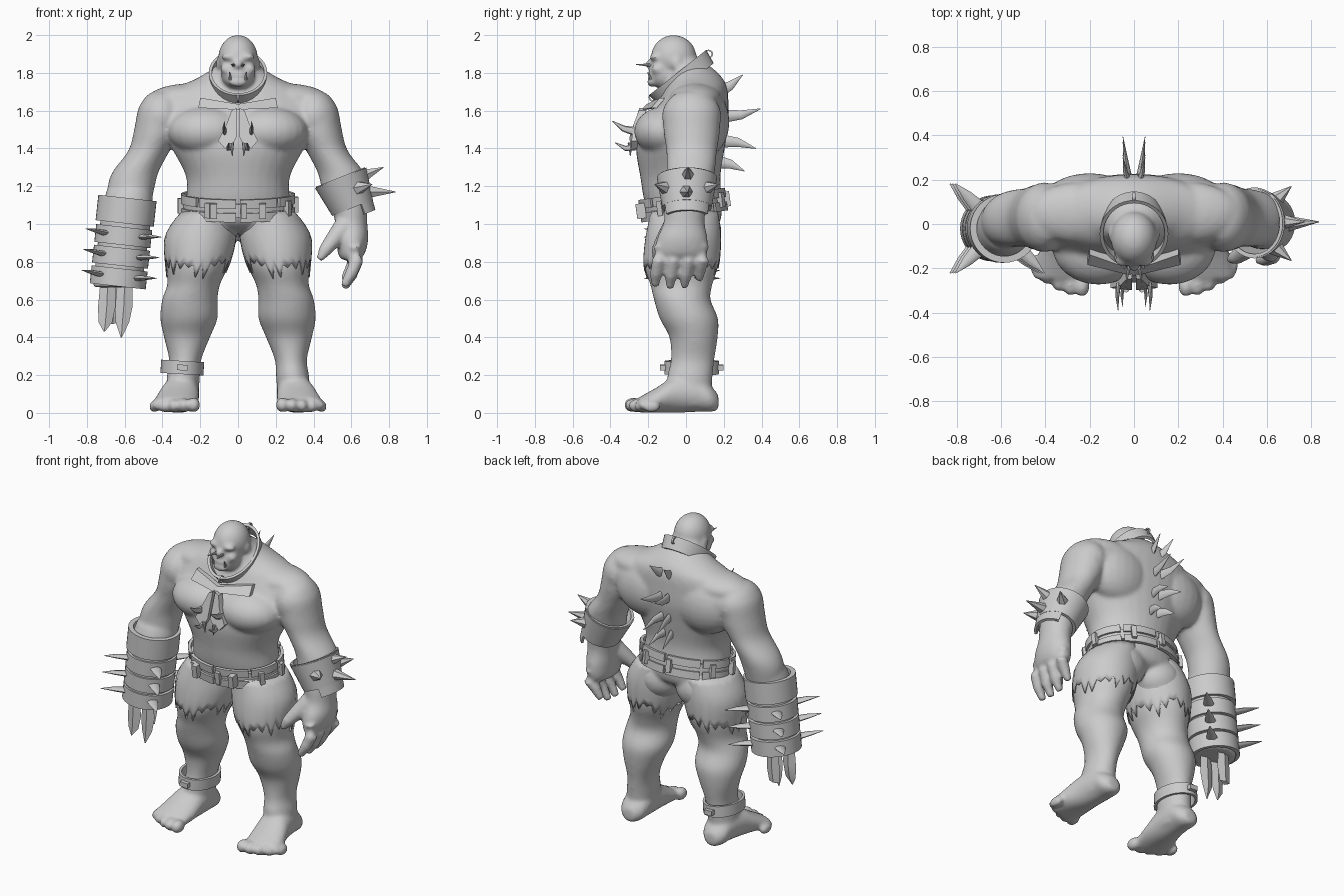
import bpy, bmesh, math
from mathutils import Matrix, Vector

if "Cube" in bpy.data.objects:
    bpy.data.objects.remove(bpy.data.objects["Cube"])

grey = bpy.data.materials.new("plain grey")
grey.diffuse_color = (0.6, 0.6, 0.6, 1)
grey.use_nodes = True
grey.node_tree.nodes["Principled BSDF"].inputs["Base Color"].default_value = grey.diffuse_color
TAU = math.tau


def finish(name, bm, angle=40):
    bmesh.ops.recalc_face_normals(bm, faces=bm.faces)
    me = bpy.data.meshes.new(name)
    bm.to_mesh(me)
    bm.free()
    me.materials.append(grey)
    ob = bpy.data.objects.new(name, me)
    bpy.context.collection.objects.link(ob)
    bpy.ops.object.select_all(action='DESELECT')
    ob.select_set(True)
    bpy.context.view_layer.objects.active = ob
    bpy.ops.object.shade_smooth_by_angle(angle=math.radians(angle))
    return ob


def skin(bm, loops, closed=False, cap=True):
    """Bridge equal vertex loops."""
    n = len(loops[0])
    pairs = list(zip(loops, loops[1:])) + ([(loops[-1], loops[0])] if closed else [])
    for a, b in pairs:
        for i in range(n):
            bm.faces.new((a[i], a[(i + 1) % n], b[(i + 1) % n], b[i]))
    if cap and not closed:
        bm.faces.new(loops[0])
        bm.faces.new(loops[-1])


def smooth_rings(rings, steps=4):
    """Catmull-Rom subdivision of a ring list."""
    pts = [rings[0]] + list(rings) + [rings[-1]]
    out = []
    for a, b, c, d in zip(pts, pts[1:], pts[2:], pts[3:]):
        for k in range(steps):
            t = k / steps
            out.append([.5 * (2 * q + (r - p) * t + (2 * p - 5 * q + 4 * r - s) * t * t
                              + (3 * q - p - 3 * r + s) * t ** 3) for p, q, r, s in zip(a, b, c, d)])
    return out + [list(rings[-1])]


def loft(bm, rings, axis='Z', n=24, smooth=True):
    """Rings are (x, y, z, r1, r2), level in z or upright along y."""
    loops = []
    for x, y, z, ra, rb in (smooth_rings(rings) if smooth else rings):
        loop = []
        for i in range(n):
            c, s = ra * math.cos(TAU * i / n), rb * math.sin(TAU * i / n)
            loop.append(bm.verts.new((x + c, y + s, z) if axis == 'Z' else (x + c, y, z + s)))
        loops.append(loop)
    skin(bm, loops)


def tube(bm, pts, radii, n=12, flat=(1, 1)):
    """Tapered tube through points; flat scales the section sideways and upwards."""
    pts = [Vector(p) for p in pts]
    loops = []
    for k, p in enumerate(pts):
        q = (pts[min(k + 1, len(pts) - 1)] - pts[max(k - 1, 0)]).to_track_quat('Z', 'Y')
        loops.append([bm.verts.new(p + q @ Vector((flat[0] * radii[k] * math.cos(TAU * i / n),
                      flat[1] * radii[k] * math.sin(TAU * i / n), 0))) for i in range(n)])
    skin(bm, loops)


def ball(bm, c, r):
    m = Matrix.Translation(c) @ Matrix.Diagonal((*r, 1))
    bmesh.ops.create_uvsphere(bm, u_segments=24, v_segments=14, radius=1, matrix=m)


def band(bm, m, rx, ry, h, t, a0=0, a1=TAU, flare=0, n=40):
    """Strap with rectangular section around an ellipse."""
    full = a1 - a0 > 6.28
    loops = []
    for i in range(n if full else n + 1):
        a = a0 + (a1 - a0) * i / n
        loops.append([bm.verts.new(m @ Vector(((rx + d) * math.cos(a), (ry + d) * math.sin(a), z)))
                      for d, z in ((0, -h / 2), (t, -h / 2), (t + flare, h / 2), (flare, h / 2))])
    skin(bm, loops, closed=full)


def box(bm, m, size):
    bmesh.ops.create_cube(bm, size=1, matrix=m @ Matrix.Diagonal((*size, 1)))


def plate(bm, pts, depth, yf):
    """Thin plate from an x, z outline, laid on the surface y = yf(x, z)."""
    skin(bm, [[bm.verts.new((x, yf(x, z) + d, z)) for x, z in pts] for d in (0, depth)])


def spike(bm, pts, r, n=8, flat=(1, 1)):
    k = len(pts) - 1
    tube(bm, pts, [r * (1 - (i / k) ** 1.5) + 0.002 for i in range(k + 1)], n, flat)


# ---- body: overlapping masses fused into one skin ----
LEG = [(.15, -.01, 1.08, .13, .17), (.18, -.01, 1.01, .16, .182), (.20, -.015, .92, .185, .195),
       (.215, -.025, .78, .165, .195), (.235, -.025, .68, .14, .165), (.255, -.02, .60, .147, .15),
       (.26, .015, .50, .152, .155), (.27, .04, .40, .122, .128), (.28, .035, .28, .085, .115),
       (.29, .02, .18, .088, .12), (.295, .03, .04, .08, .1)]
bm = bmesh.new()
loft(bm, [(0, 0, .95, .1, .08), (0, 0, 1.0, .27, .175), (0, -.015, 1.12, .275, .205),
          (0, -.03, 1.25, .275, .212), (0, -.03, 1.4, .35, .235), (0, -.01, 1.52, .41, .235),
          (0, .03, 1.62, .42, .195), (0, .05, 1.71, .35, .17), (0, .05, 1.77, .22, .145),
          (0, .02, 1.83, .125, .115), (0, -.02, 1.88, .085, .08)], n=32)
for s in (-1, 1):
    mir = lambda rings: [(s * r[0], *r[1:]) for r in rings]
    loft(bm, mir(LEG))
    # foot and toes
    loft(bm, mir([(.295, .172, .055, .04, .04), (.295, .13, .075, .08, .07), (.295, .06, .1, .09, .095),
                  (.305, -.05, .1, .1, .1), (.322, -.15, .07, .115, .068),
                  (.335, -.25, .042, .118, .04)]), axis='Y')
    for i in range(5):
        ball(bm, (s * (.235 + .052 * i), -.28 + .006 * i * i, .042 - .002 * i),
             (.036 - .002 * i, .05, .04 - .002 * i))
    # shoulder, upper arm, elbow
    loft(bm, mir([(.39, .03, 1.69, .08, .09), (.41, .03, 1.62, .115, .145), (.425, .03, 1.5, .125, .15),
                  (.47, .03, 1.39, .11, .135), (.54, .025, 1.28, .122, .128), (.565, .015, 1.2, .125, .122),
                  (.575, 0, 1.1, .115, .115)]))
    ball(bm, (s * .405, .03, 1.57), (.125, .158, .14))
    # bridging muscles: neck slope, shoulder root, chest, shoulder blade, buttock
    ball(bm, (s * .24, .05, 1.66), (.24, .14, .085))
    ball(bm, (s * .28, .045, 1.58), (.2, .155, .14))
    ball(bm, (s * .16, -.1, 1.49), (.21, .175, .135))
    ball(bm, (s * .2, .09, 1.54), (.22, .14, .19))
    ball(bm, (s * .14, .06, .965), (.15, .128, .13))
    # ear, cheek, brow
    ball(bm, (s * .102, -.05, 1.85), (.016, .028, .035))
    ball(bm, (s * .06, -.145, 1.82), (.035, .04, .03))
    ball(bm, (s * .045, -.165, 1.885), (.045, .028, .02))
# head
ball(bm, (0, -.065, 1.88), (.105, .122, .121))
ball(bm, (0, -.11, 1.79), (.09, .085, .08))
ball(bm, (0, -.19, 1.845), (.026, .026, .026))
ball(bm, (0, -.182, 1.79), (.05, .022, .014))
ball(bm, (0, -.18, 1.75), (.05, .028, .025))
# stump arm core
loft(bm, [(-.575, 0, 1.18, .12, .12), (-.59, -.02, 1.05, .135, .135), (-.64, -.03, .665, .13, .13)])
# free forearm, hand, fingers, thumb
loft(bm, [(.56, .01, 1.2, .12, .12), (.59, -.005, 1.08, .095, .11), (.60, -.01, 1.0, .085, .11),
          (.605, -.02, .92, .085, .135), (.6, -.025, .84, .07, .135), (.59, -.03, .81, .04, .11)])
for i in range(4):
    y = -.145 + .078 * i
    low = (0, -.01, -.005, .03)[i]
    tube(bm, [(.62, y, .88), (.63, y, .81), (.6, y - .012, .74 + low), (.56, y - .02, .67 + low)],
         [.038, .038, .034, .022])
tube(bm, [(.56, -.07, .98), (.5, -.12, .91), (.46, -.15, .86), (.43, -.16, .81)], [.06, .045, .036, .02])
body = finish("body", bm)
rm = body.modifiers.new("fuse", 'REMESH')
rm.mode, rm.voxel_size, rm.use_smooth_shade = 'VOXEL', .011, True
sm = body.modifiers.new("soften", 'SMOOTH')
sm.factor, sm.iterations = .5, 10
for name in ("fuse", "soften"):
    bpy.ops.object.modifier_apply(modifier=name)

# ---- torn shorts: shells following the thighs ----
FINE = smooth_rings(LEG)


def thigh(z):
    for a, b in zip(FINE, FINE[1:]):
        if a[2] >= z >= b[2]:
            t = (a[2] - z) / (a[2] - b[2])
            return [p + (q - p) * t for p, q in zip(a, b)]


for s, side in ((-1, "right"), (1, "left")):
    bm = bmesh.new()
    loops, n = [], 44
    for k in range(8):
        loop = []
        for i in range(n):
            a = TAU * i / n
            hem = .80 - (i % 2) * (.05 + .035 * math.sin(i * 2.3)) - .02 * math.sin(a * 3)
            x, y, z, rx, ry = thigh(1.07 + (hem - 1.07) * k / 7)
            loop.append(bm.verts.new((s * (x + (rx + .006) * math.cos(a)), y + (ry + .006) * math.sin(a), z)))
        loops.append(loop)
    skin(bm, loops, cap=False)
    ob = finish(side + "_shorts_leg", bm, 60)
    so = ob.modifiers.new("cloth", 'SOLIDIFY')
    so.thickness, so.offset = .008, -1

# ---- belt: backing, two segmented straps, loops ----
bm = bmesh.new()
m = Matrix.Translation((0, -.015, 1.1)) @ Matrix.Rotation(.14, 4, 'X')
band(bm, m, .272, .2, .07, .02)
for k in range(8):
    a = TAU * (k + .5) / 8
    for dz in (-.036, .036):
        band(bm, m @ Matrix.Translation((0, 0, dz)), .285, .214, .048, .018, a - .36, a + .36, n=8)
    b = TAU * k / 8 + (.25 if k % 2 else .1)
    box(bm, m @ Matrix.Translation((.306 * math.cos(b), .235 * math.sin(b), 0)) @
        Matrix.Rotation(b, 4, 'Z'), (.03, .03, .08))
for s in (-1, 1):
    box(bm, m @ Matrix.Translation((s * .13, -.225, 0)), (.035, .05, .08))
finish("belt", bm)

# ---- neck collar with rings ----
bm = bmesh.new()
m = Matrix.Translation((0, -.02, 1.77)) @ Matrix.Rotation(.67, 4, 'X')
band(bm, m, .127, .165, .08, .016, flare=.012)
for loc in ((0, .12, 1.9), (0, -.175, 1.67)):
    band(bm, Matrix.Translation(loc) @ Matrix.Rotation(math.pi / 2, 4, 'Y'), .015, .015, .012, .008, n=16)
finish("collar", bm)

# ---- stump gauntlet: cuff, three bands, diagonal spikes, blades ----
m = Matrix.Translation((-.585, -.02, 1.14)) @ Matrix.Rotation(.11, 4, 'Y')
bm = bmesh.new()
band(bm, m @ Matrix.Translation((0, 0, -.07)), .125, .125, .135, .03)
for z in (-.205, -.315, -.425):
    band(bm, m @ Matrix.Translation((0, 0, z)), .125, .125, .095, .024)
finish("gauntlet_bands", bm)
bm = bmesh.new()
for z in (-.2, -.31, -.42):
    for k in range(4):
        a = TAU * (k + .5) / 4
        d = Vector((math.cos(a), math.sin(a), 0))
        spike(bm, [m @ (d * r + Vector((0, 0, z + dz))) for r, dz in ((.13, 0), (.21, .008), (.285, .012))],
              .027, flat=(1.2, .55))
finish("gauntlet_spikes", bm)
bm = bmesh.new()
for x, y, tip in ((-.69, -.07, .43), (-.6, -.06, .40), (-.65, .04, .47)):
    loft(bm, [(x, y, .68, .04, .014), (x - .005, y, .56, .046, .016), (x - .012, y, .48, .036, .012),
              (x - .018, y - .01, tip, .003, .003)], n=4, smooth=False)
finish("gauntlet_blades", bm, 20)

# ---- spiked wrist guard with a long outer flap ----
bm = bmesh.new()
m = Matrix.Translation((.575, .005, 1.165)) @ Matrix.Rotation(-.38, 4, 'Y')
band(bm, m, .098, .112, .17, .018, flare=.03)
band(bm, m @ Matrix.Translation((0, 0, .075)), .125, .14, .03, .014)
band(bm, m @ Matrix.Translation((0, 0, -.105)), .092, .108, .07, .016, -1.1, 1.1, .008, 16)
finish("wrist_guard", bm)
bm = bmesh.new()
for base, tip in (((.67, 0, 1.17), (.835, .01, 1.17)), ((.65, .01, 1.25), (.77, .01, 1.3)),
                  ((.63, .1, 1.19), (.71, .17, 1.21)), ((.63, -.1, 1.19), (.71, -.165, 1.21))):
    spike(bm, [base, tip], .04, 6)
finish("wrist_spikes", bm)

# ---- ankle shackle ----
bm = bmesh.new()
m = Matrix.Translation((-.295, .03, .24)) @ Matrix.Rotation(.06, 4, 'Y')
band(bm, m, .098, .128, .07, .016)
for y in (-.15, .15):
    box(bm, m @ Matrix.Translation((0, y, 0)), (.055, .035, .03))
finish("ankle_shackle", bm)

# ---- chest ornament: crossed straps, skull plates, tusks ----
bm = bmesh.new()
for s in (-1, 1):
    plate(bm, [(s * x, z) for x, z in ((0, 1.635), (.2, 1.668), (.21, 1.615), (0, 1.605))], .03,
          lambda x, z: -.222 + .2 * abs(x) + (z - 1.62) * .9)
    plate(bm, [(s * x, z) for x, z in ((.008, 1.615), (.035, 1.6), (.06, 1.53), (.105, 1.44),
                                       (.07, 1.4), (.035, 1.41), (.008, 1.46))], .04,
          lambda x, z: -.245 - min(1.62 - z, .13) * .42 + .1 * abs(x))
    spike(bm, [(s * .07, -.27, 1.49), (s * .075, -.33, 1.505), (s * .072, -.39, 1.545)], .022, flat=(.5, 1))
    spike(bm, [(s * .045, -.27, 1.41), (s * .055, -.32, 1.40), (s * .05, -.375, 1.43)], .018, flat=(.5, 1))
    spike(bm, [(s * .035, -.295, 1.43), (s * .03, -.295, 1.36)], .012)
finish("chest_ornament", bm, 30)

# ---- face bones and lower tusks ----
bm = bmesh.new()
for s in (-1, 1):
    spike(bm, [(s * .02, -.18, 1.84), (s * .035, -.265, 1.845)], .008)
    spike(bm, [(s * .04, -.185, 1.765), (s * .045, -.203, 1.805)], .008)
finish("face_bones", bm)

# ---- spine spikes in pairs ----
bm = bmesh.new()
for z, y, tz, ty in ((1.70, .17, 1.79, .30), (1.57, .19, 1.61, .395), (1.44, .18, 1.40, .37),
                     (1.33, .16, 1.28, .31)):
    for s in (-1, 1):
        mid = ((y + ty) / 2, (z + tz) / 2 - .012 * (1 if tz > z else -1))
        spike(bm, [(s * .02, y, z), (s * .038, *mid), (s * .05, ty, tz)], .034, flat=(.45, 1))
finish("spine_spikes", bm)
